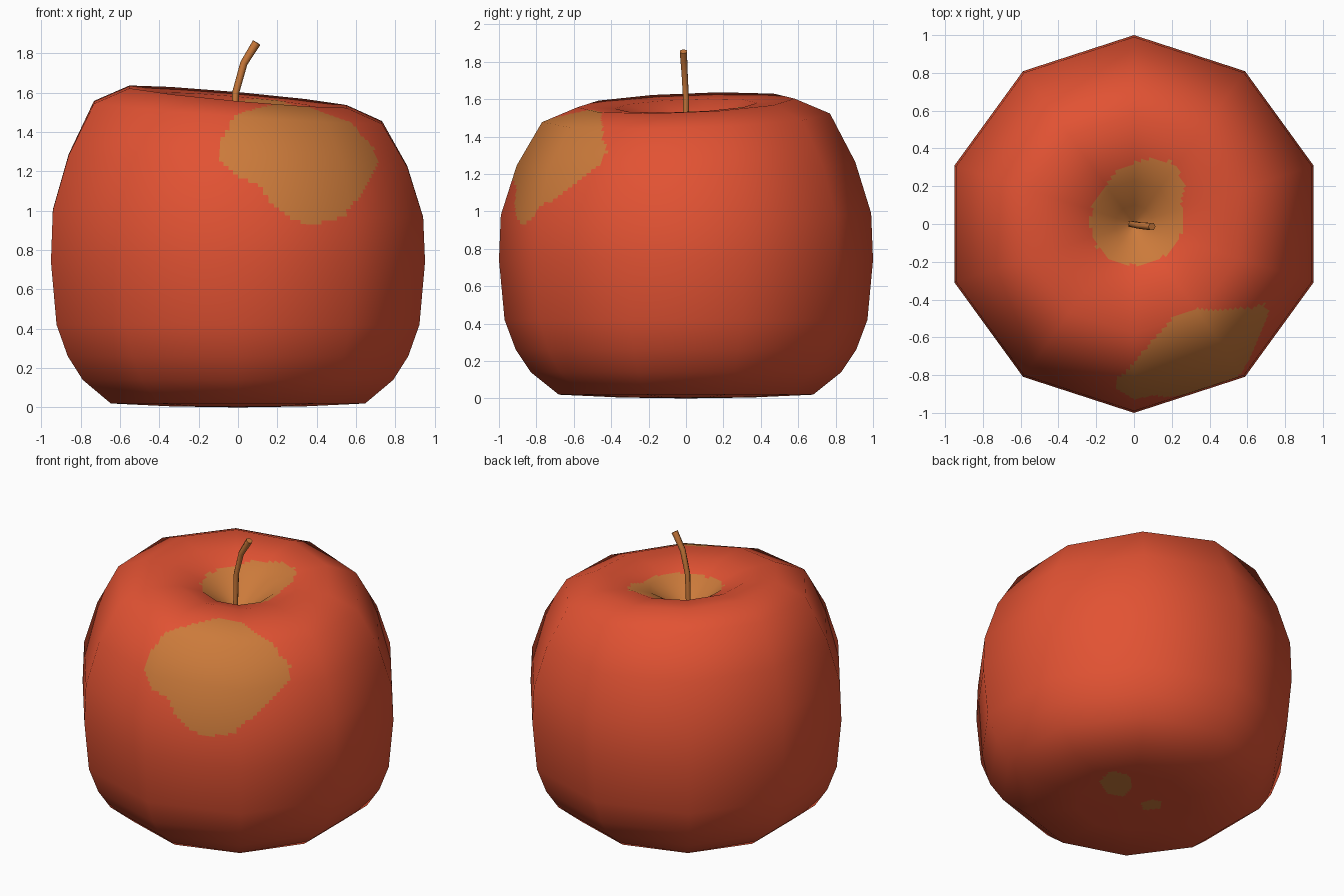
import bpy, bmesh, math
from mathutils import Vector

if "Cube" in bpy.data.objects:
    bpy.data.objects.remove(bpy.data.objects["Cube"])

def material(name, rgb):
    m = bpy.data.materials.new(name)
    m.diffuse_color = (*rgb, 1)
    m.use_nodes = True
    m.node_tree.nodes["Principled BSDF"].inputs["Base Color"].default_value = m.diffuse_color
    return m

red = material("apple red", (0.76, 0.085, 0.033))
tan = material("ochre tan", (0.60, 0.195, 0.043))

SIDES, SUB = 10, 22

# Profile rings: radius, height, tilt along x, tilt along y
rings = [(0.001, 0.0, 0, 0), (0.35, 0.005, 0, 0), (0.68, 0.02, 0, 0), (0.83, 0.14, 0, 0),
         (0.91, 0.26, 0, 0), (0.97, 0.42, 0, 0), (1.0, 0.74, 0, 0),
         (0.99, 0.985, -0.02, 0.005), (0.905, 1.255, -0.035, 0.01),
         (0.77, 1.50, -0.07, 0.03), (0.58, 1.58, -0.09, 0.04),
         (0.38, 1.565, -0.09, 0.04), (0.23, 1.51, -0.07, 0.03),
         (0.10, 1.40, 0, 0), (0.001, 1.33, 0, 0)]

def inside(px, py, poly):
    hit = False
    for (ax, ay), (bx, by) in zip(poly, poly[1:] + poly[:1]):
        if (ay > py) != (by > py) and px < (bx - ax) * (py - ay) / (by - ay) + ax:
            hit = not hit
    return hit

# Outlines of the tan patches
side_front = [(-.1, 1.7), (-.05, 1.42), (-.09, 1.38), (-.1, 1.27), (-.02, 1.18), (.10, 1.13),
              (.17, 1.04), (.28, .95), (.40, .93), (.54, .97), (.60, 1.05), (.67, 1.15),
              (.71, 1.25), (.69, 1.32), (.63, 1.38), (.58, 1.45), (.52, 1.7)]
side_top = [(-.3, -1.1), (-.09, -.82), (0, -.74), (.10, -.61), (.20, -.5), (.30, -.45),
            (.55, -.45), (.7, -.42), (.9, -.42), (.9, -1.1)]
hollow = [(.27, .22), (.20, .33), (.07, .345), (-.08, .30), (-.15, .20), (-.22, .10),
          (-.235, 0), (-.20, -.12), (-.12, -.19), (0, -.22), (.12, -.20), (.22, -.12),
          (.27, 0), (.25, .12)]
base_a = [(.10, .02), (.20, -.02), (.33, .06), (.36, .2), (.24, .24), (.13, .14)]
base_b = [(-.16, .04), (-.10, -.03), (-.03, .03), (-.06, .11), (-.13, .12)]

def is_tan(c):
    if c.z < 0.1:
        return inside(c.x, c.y, base_a) or inside(c.x, c.y, base_b)
    if c.z > 1.2 and inside(c.x, c.y, hollow):
        return True
    return c.y < 0 and inside(c.x, c.z, side_front) and inside(c.x, c.y, side_top)

# Coarse ten-sided cage, used for positions and smooth normals
cage = bmesh.new()
grid = []
for r, z, tx, ty in rings:
    row = []
    for k in range(SIDES):
        a = math.pi / 2 + 2 * math.pi * k / SIDES
        x, y = r * math.cos(a), r * math.sin(a)
        row.append(cage.verts.new((x, y, z + tx * x + ty * y)))
    grid.append(row)
for i in range(len(rings) - 1):
    for k in range(SIDES):
        n = (k + 1) % SIDES
        cage.faces.new((grid[i][k], grid[i][n], grid[i + 1][n], grid[i + 1][k]))
cage.normal_update()

# Fine grid over the flat facets so patch borders can be cut cleanly
def lerp4(a, b, c, d, u, v):
    return a.lerp(b, u).lerp(d.lerp(c, u), v)

verts, normals, row_count = [], [], 0
for i in range(len(rings) - 1):
    length = math.dist(rings[i][:2], rings[i + 1][:2])
    steps = max(2, round(length / 0.022))
    last = i == len(rings) - 2
    for s in range(steps + (1 if last else 0)):
        v = s / steps
        for k in range(SIDES):
            n = (k + 1) % SIDES
            q = (grid[i][k], grid[i][n], grid[i + 1][n], grid[i + 1][k])
            for t in range(SUB):
                verts.append(lerp4(*[p.co for p in q], t / SUB, v))
                normals.append(lerp4(*[p.normal for p in q], t / SUB, v).normalized())
        row_count += 1
cage.free()

# Apple body
N = SIDES * SUB
faces = []
for j in range(row_count - 1):
    for k in range(N):
        n = (k + 1) % N
        faces.append((j * N + k, j * N + n, (j + 1) * N + n, (j + 1) * N + k))
me = bpy.data.meshes.new("apple_body")
me.from_pydata(verts, [], faces)
me.materials.append(red)
me.materials.append(tan)
for p in me.polygons:
    p.use_smooth = True
    p.material_index = int(is_tan(p.center))
me.update()
me.normals_split_custom_set_from_vertices([tuple(n) for n in normals])
bpy.context.collection.objects.link(bpy.data.objects.new("apple_body", me))

# Stem: bent six-sided tube, slightly wider at the tip
path = [((-.02, 0, 1.32), .016), ((-.012, 0, 1.60), .018),
        ((.03, -.008, 1.75), .019), ((.095, -.014, 1.855), .022)]
bm = bmesh.new()
loops = []
for i, (p, r) in enumerate(path):
    d = Vector(path[min(i + 1, 3)][0]) - Vector(path[max(i - 1, 0)][0])
    side = d.cross(Vector((0, 1, 0))).normalized()
    up = side.cross(d).normalized()
    loops.append([bm.verts.new(Vector(p) + r * (side * math.cos(k * math.pi / 3) + up * math.sin(k * math.pi / 3)))
                  for k in range(6)])
for a, b in zip(loops, loops[1:]):
    for k in range(6):
        bm.faces.new((a[k], a[(k + 1) % 6], b[(k + 1) % 6], b[k])).smooth = True
bm.faces.new(loops[0])
bm.faces.new(loops[-1])
bmesh.ops.recalc_face_normals(bm, faces=bm.faces)
for e in bm.edges:
    if e.calc_face_angle(0) > math.radians(65):
        e.smooth = False
sm = bpy.data.meshes.new("stem")
bm.to_mesh(sm)
bm.free()
sm.materials.append(tan)
bpy.context.collection.objects.link(bpy.data.objects.new("stem", sm))
